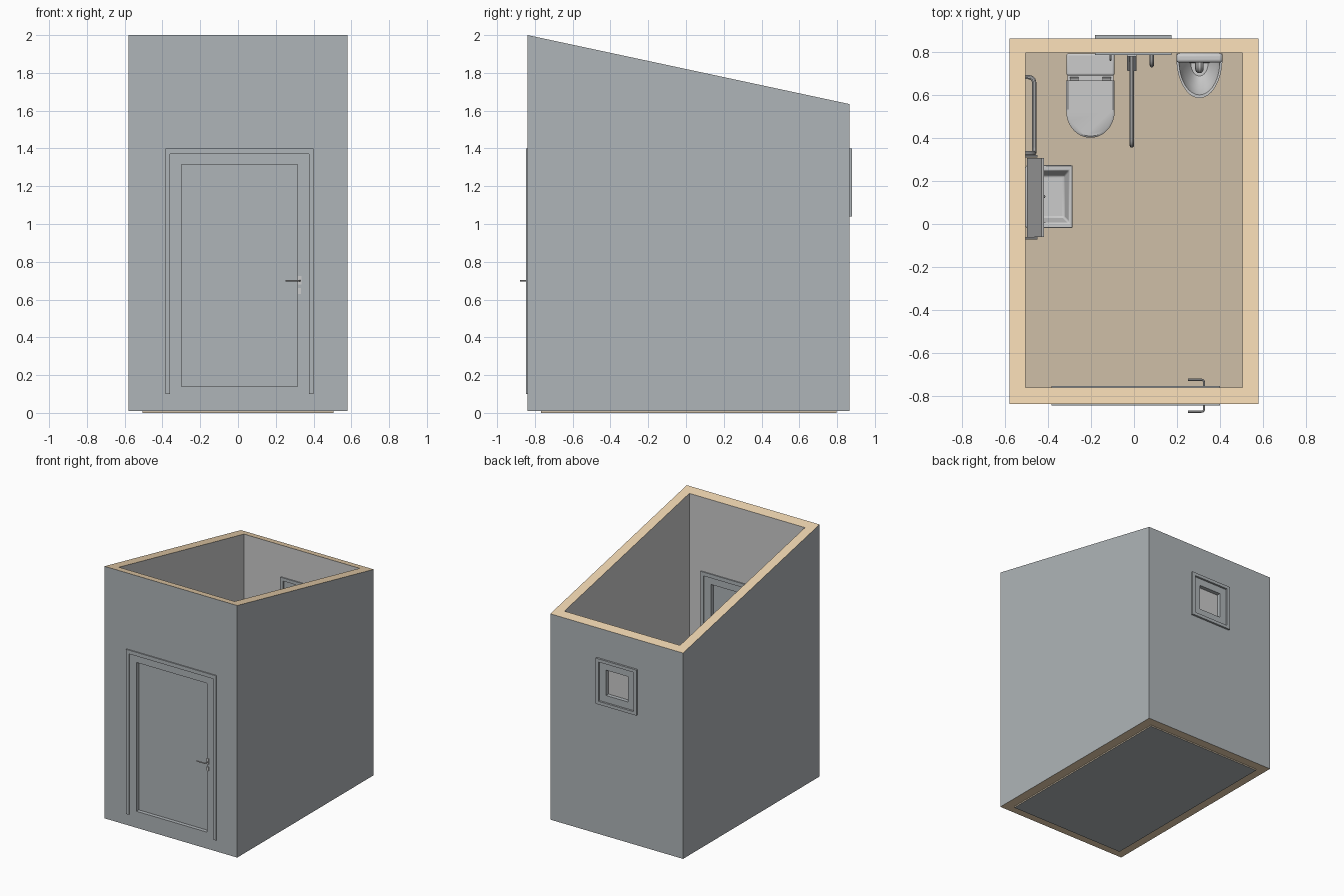
import bpy, bmesh
from math import sin, cos, pi
from mathutils import Vector

if "Cube" in bpy.data.objects:
    bpy.data.objects.remove(bpy.data.objects["Cube"])


def material(name, rgb):
    m = bpy.data.materials.new(name)
    m.diffuse_color = (*rgb, 1)
    m.use_nodes = True
    m.node_tree.nodes["Principled BSDF"].inputs["Base Color"].default_value = m.diffuse_color
    return m


SLATE = material("slate_paint", (0.43, 0.46, 0.48))
TAN = material("tan_core", (0.85, 0.66, 0.43))
TILE = material("floor_tile", (0.62, 0.52, 0.39))


def smooth(o):
    bpy.ops.object.select_all(action='DESELECT')
    o.select_set(True)
    bpy.context.view_layer.objects.active = o
    bpy.ops.object.shade_smooth_by_angle(angle=0.6)


def loft(name, rings, mat=None, closed=False, soft=False):
    """Skin a stack of equal loops; closed joins last to first, otherwise ends are capped."""
    bm = bmesh.new()
    vs = [[bm.verts.new(p) for p in r] for r in rings]
    n = len(vs[0])
    for a, b in zip(vs, vs[1:] + (vs[:1] if closed else [])):
        for i in range(n):
            j = (i + 1) % n
            bm.faces.new((a[i], a[j], b[j], b[i]))
    if not closed:
        bm.faces.new(vs[0])
        bm.faces.new(vs[-1])
    bmesh.ops.recalc_face_normals(bm, faces=bm.faces)
    me = bpy.data.meshes.new(name)
    bm.to_mesh(me)
    bm.free()
    o = bpy.data.objects.new(name, me)
    bpy.context.collection.objects.link(o)
    if mat:
        me.materials.append(mat)
    if soft:
        smooth(o)
    return o


def rect_z(x0, x1, y0, y1, z):
    return [(x0, y0, z), (x1, y0, z), (x1, y1, z), (x0, y1, z)]


def rect_y(x0, x1, z0, z1, y):
    return [(x0, y, z0), (x1, y, z0), (x1, y, z1), (x0, y, z1)]


def box(name, x0, x1, y0, y1, z0, z1, mat=None, bevel=0):
    o = loft(name, [rect_z(x0, x1, y0, y1, z) for z in (z0, z1)], mat)
    if bevel:
        b = o.modifiers.new("round", 'BEVEL')
        b.width, b.segments = bevel, 4
        smooth(o)
    return o


def frame(name, outer, inner, y0, y1):
    """Rectangular frame in the xz plane; outer and inner are x0, x1, z0, z1."""
    return loft(name, [rect_y(*outer, y0), rect_y(*outer, y1),
                       rect_y(*inner, y1), rect_y(*inner, y0)], SLATE, closed=True)


def tube(name, pts, r=0.01, fillet=0.03, mat=None):
    """Round bar along a path with rounded corners."""
    P = [Vector(p) for p in pts]
    path = [P[0]]
    for a, b, c in zip(P, P[1:], P[2:]):
        s, e = b + (a - b).normalized() * fillet, b + (c - b).normalized() * fillet
        path += [s * (1 - t) ** 2 + b * 2 * t * (1 - t) + e * t * t for t in (k / 6 for k in range(7))]
    path.append(P[-1])
    cu = bpy.data.curves.new(name, 'CURVE')
    cu.dimensions, cu.bevel_depth, cu.bevel_resolution, cu.use_fill_caps = '3D', r, 3, True
    sp = cu.splines.new('POLY')
    sp.points.add(len(path) - 1)
    for q, p in zip(sp.points, path):
        q.co = (*p, 1)
    o = bpy.data.objects.new(name, cu)
    bpy.context.collection.objects.link(o)
    bpy.ops.object.select_all(action='DESELECT')
    o.select_set(True)
    bpy.context.view_layer.objects.active = o
    bpy.ops.object.convert(target='MESH')
    o = bpy.context.object
    if mat:
        o.data.materials.append(mat)
    smooth(o)
    return o


def d_shape(cx, w, back, front, z, arc=None):
    """Straight back, straight sides, elliptical front towards -y."""
    arc = arc or w / 2
    arc = min(arc, back - front - 0.001)
    pts = [(cx - w / 2, back, z)]
    pts += [(cx - w / 2 * cos(pi * k / 28), front + arc - arc * sin(pi * k / 28), z) for k in range(29)]
    return pts + [(cx + w / 2, back, z)]


# Walls with sloping top
X0, X1, YF, YB, IX, IF, IB = -0.58, 0.58, -0.838, 0.865, 0.505, -0.763, 0.796


def sloped(ring):
    return [(x, y, 2 - 0.365 * (y - YF) / (YB - YF)) for x, y, z in ring]


outer, inner = rect_z(X0, X1, YF, YB, 0.01), rect_z(-IX, IX, IF, IB, 0.01)
walls = loft("walls", [outer, sloped(outer), sloped(inner), inner], closed=True)

DOOR, DOOR_IN = (-0.36, 0.375, 0.1, 1.37), (-0.30, 0.315, 0.14, 1.315)
WIN, WIN_IN = (-0.157, 0.15, 1.065, 1.375), (-0.1, 0.093, 1.12, 1.32)
for hole, y0, y1 in ((DOOR, -0.9, -0.7), (WIN, 0.7, 0.95)):
    cutter = loft("cutter", [rect_y(*hole, y0), rect_y(*hole, y1)])
    cutter.hide_render = True
    m = walls.modifiers.new("opening", 'BOOLEAN')
    m.operation, m.solver, m.object = 'DIFFERENCE', 'EXACT', cutter
    bpy.context.view_layer.objects.active = walls
    bpy.ops.object.modifier_apply(modifier=m.name)
    bpy.data.objects.remove(cutter)

# Painted outside, tan cut edges, plain inside
walls.data.materials.clear()
for m in (SLATE, TAN, None):
    walls.data.materials.append(m)
for p in walls.data.polygons:
    c = p.center
    inside = abs(c.x) < IX + 0.01 and IF - 0.01 < c.y < IB + 0.01
    p.material_index = 1 if abs(p.normal.z) > 0.5 else (2 if inside else 0)

# Floor
floor = box("floor", -IX, IX, -0.768, IB, 0, 0.014, TILE)
floor.data.materials.append(SLATE)
for p in floor.data.polygons:
    p.material_index = 1 if p.normal.z < -0.5 else 0

# Door leaf, panel and trims
frame("door_leaf", DOOR, DOOR_IN, YF, IF)
loft("door_panel", [rect_y(*DOOR_IN, y) for y in (-0.808, -0.793)], SLATE)
u = [(-0.385, 0.1), (-0.36, 0.1), (-0.36, 1.37), (0.375, 1.37),
     (0.375, 0.1), (0.4, 0.1), (0.4, 1.4), (-0.385, 1.4)]
for side, ys in (("outer", (-0.847, YF)), ("inner", (IF, -0.754))):
    loft("door_trim_" + side, [[(x, y, z) for x, z in u] for y in ys], SLATE)

# Door handles, mirrored on both sides
for side, y, s in (("outer", YF, -1), ("inner", IF, 1)):
    a, b = sorted((y, y + s * 0.006))
    box("handle_plate_" + side, 0.315, 0.335, a, b, 0.68, 0.725)
    box("lock_plate_" + side, 0.317, 0.333, a, b, 0.63, 0.66)
    tube("door_lever_" + side, [(0.326, y, 0.7), (0.326, y + s * 0.037, 0.7),
                                (0.252, y + s * 0.037, 0.7)], 0.005, 0.012)

# Window frame, trims and pane
frame("window_frame", WIN, WIN_IN, IB, YB)
for side, y0, y1 in (("outer", YB, 0.88), ("inner", 0.787, IB)):
    frame("window_trim_" + side, (-0.182, 0.175, 1.04, 1.4), WIN, y0, y1)
loft("window_pane", [rect_y(*WIN_IN, y) for y in (0.826, 0.834)])

# Toilet
TX = -0.203
loft("toilet_bowl", [d_shape(TX, 0.15, 0.76, 0.50, 0.014), d_shape(TX, 0.14, 0.76, 0.50, 0.10),
                     d_shape(TX, 0.17, 0.78, 0.46, 0.20), d_shape(TX, 0.21, 0.795, 0.415, 0.27),
                     d_shape(TX, 0.215, 0.795, 0.41, 0.30)], soft=True)
loft("toilet_seat", [d_shape(TX, 0.226, 0.67, 0.402, z, 0.125) for z in (0.30, 0.312)], soft=True)
loft("toilet_lid", [d_shape(TX, w, 0.67, f, z, 0.125) for w, f, z in
                    ((0.226, 0.402, 0.315), (0.226, 0.402, 0.325), (0.21, 0.41, 0.331))], soft=True)
for i in (-1, 1):
    x = TX + i * 0.075
    tube("seat_hinge", [(x - 0.02, 0.675, 0.318), (x + 0.02, 0.675, 0.318)], 0.01)
box("cistern", TX - 0.105, TX + 0.105, 0.70, 0.795, 0.30, 0.55, bevel=0.015)
box("cistern_lid", TX - 0.112, TX + 0.112, 0.692, 0.795, 0.55, 0.575, bevel=0.01)
tube("flush_lever", [(-0.11, 0.795, 0.64), (-0.11, 0.765, 0.64), (-0.11, 0.765, 0.60)], 0.005, 0.01)

# Urinal with hollow bowl, back shield and inlet
UX = 0.305
loft("urinal_bowl", [d_shape(UX, w, 0.795, f, z, 0.19) for w, f, z in
                     ((0.07, 0.73, 0.32), (0.13, 0.68, 0.36), (0.19, 0.61, 0.43), (0.215, 0.587, 0.50))] +
     [d_shape(UX, w, b, f, z, 0.16) for w, b, f, z in
      ((0.19, 0.76, 0.602, 0.50), (0.16, 0.76, 0.63, 0.44), (0.08, 0.75, 0.69, 0.38))], soft=True)
box("urinal_shield", UX - 0.108, UX + 0.108, 0.752, 0.796, 0.48, 0.80, bevel=0.015)
tube("urinal_inlet", [(UX, 0.76, 0.74), (UX, 0.722, 0.74), (UX, 0.722, 0.70)], 0.02, 0.02)

# Wash basin, tap and tilted mirror on the left wall
basin = [rect_z(-0.505, -0.36, 0.05, 0.205, 0.46), rect_z(-0.505, -0.29, -0.015, 0.27, 0.53),
         rect_z(-0.505, -0.285, -0.02, 0.275, 0.57), rect_z(-0.44, -0.302, 0.005, 0.25, 0.57),
         rect_z(-0.43, -0.325, 0.03, 0.225, 0.50)]
b = loft("basin", basin).modifiers.new("round", 'BEVEL')
b.width, b.segments = 0.008, 3
smooth(bpy.data.objects["basin"])
tube("tap", [(-0.47, 0.128, 0.57), (-0.47, 0.128, 0.64), (-0.415, 0.128, 0.63)], 0.008, 0.015)
loft("tilted_mirror", [[(-0.498, y, 0.72), (-0.486, y, 0.715), (-0.42, y, 1.14), (-0.432, y, 1.145)]
                       for y in (-0.06, 0.308)])
for y in (-0.067, 0.315):
    tube("mirror_bracket", [(-0.505, y, 0.95), (-0.45, y, 0.95)], 0.006)

# Grab rails
tube("wall_rail", [(-0.505, 0.685, 0.48), (-0.465, 0.685, 0.48), (-0.465, 0.33, 0.48),
                   (-0.465, 0.33, 0.92), (-0.505, 0.33, 0.92)])
tube("fold_down_rail", [(-0.01, 0.795, 0.53), (-0.01, 0.365, 0.53), (-0.01, 0.365, 0.41),
                        (-0.01, 0.795, 0.41)])
box("fold_down_plate", -0.032, 0.012, 0.78, 0.796, 0.37, 0.57)
for x in (-0.025, 0.005):
    tube("fold_down_arm", [(x, 0.79, 0.55), (x, 0.715, 0.53)], 0.007)
tube("upright_rail", [(0.083, 0.796, 0.48), (0.083, 0.74, 0.48), (0.083, 0.74, 0.88), (0.083, 0.796, 0.88)])
